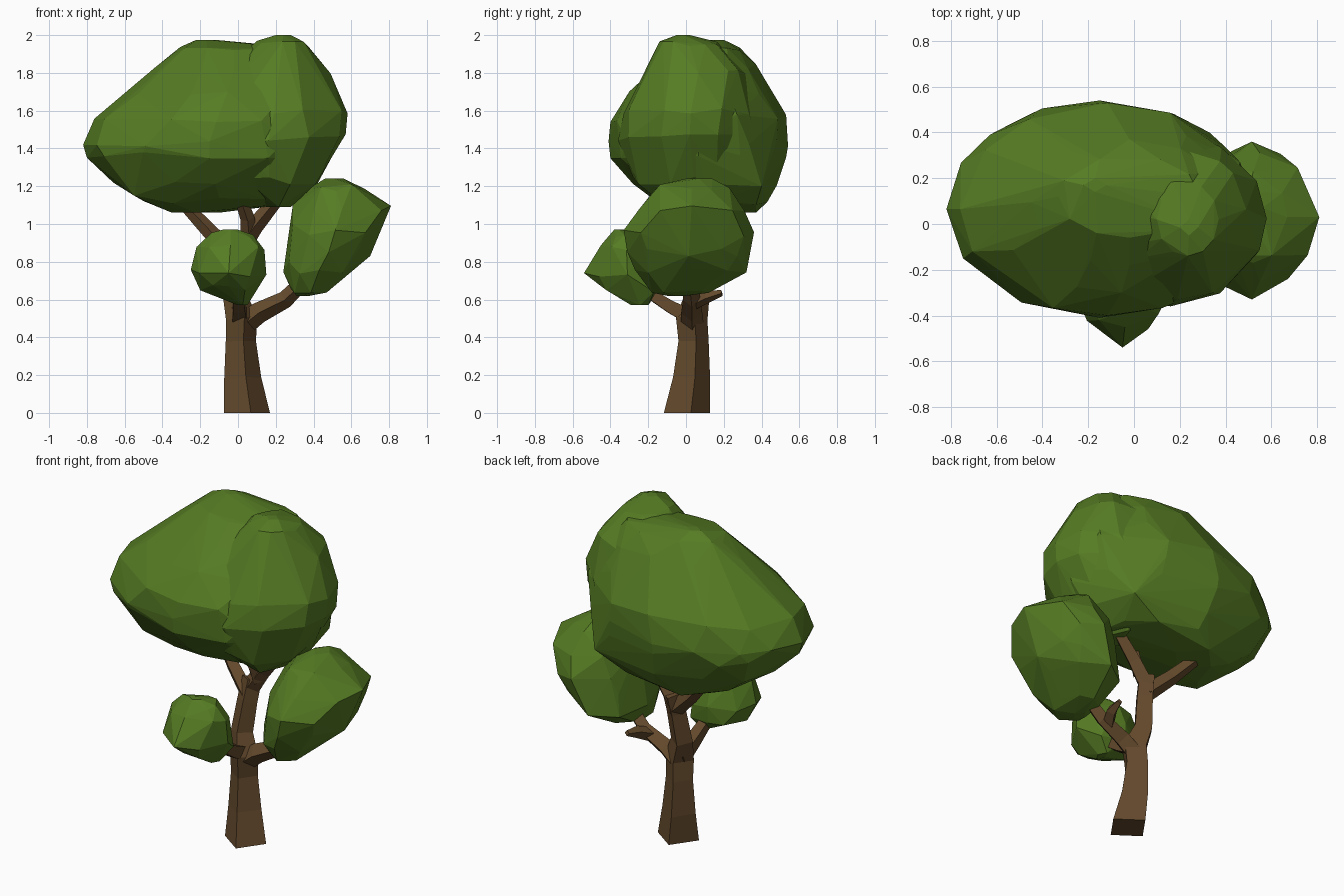
import bpy, bmesh, math, random
from mathutils import Vector

random.seed(4)


def material(name, rgb):
    m = bpy.data.materials.new(name)
    m.diffuse_color = (*rgb, 1)
    return m


LEAF = material("leaf_green", (0.092, 0.20, 0.017))
BARK = material("bark_brown", (0.125, 0.067, 0.025))


def add_object(name, bm, mat):
    bmesh.ops.recalc_face_normals(bm, faces=bm.faces)
    me = bpy.data.meshes.new(name)
    bm.to_mesh(me)
    bm.free()
    me.materials.append(mat)
    ob = bpy.data.objects.new(name, me)
    bpy.context.collection.objects.link(ob)


def foliage(name, rings, n, corners=()):
    """Faceted hull around jittered rings (z, x0, x1, y0, y1) plus a few corner points."""
    bm = bmesh.new()
    for i, (z, x0, x1, y0, y1) in enumerate(rings):
        end = i in (0, len(rings) - 1)
        k = 4 if end else n
        for j in range(k):
            # the four extreme points stay fixed, the others wander
            cardinal = j % (k // 4) == 0
            a = (j + (0 if cardinal else random.uniform(-0.3, 0.3))) * math.tau / k
            dz = 0 if end else random.uniform(-0.02, 0.02)
            bm.verts.new(((x0 + x1) / 2 + (x1 - x0) / 2 * math.cos(a),
                          (y0 + y1) / 2 + (y1 - y0) / 2 * math.sin(a), z + dz))
    for c in corners:
        bm.verts.new(c)
    bmesh.ops.convex_hull(bm, input=bm.verts)
    loose = [v for v in bm.verts if not v.link_faces]
    bmesh.ops.delete(bm, geom=loose, context='VERTS')
    add_object(name, bm, LEAF)


def limb(name, path, n=4, phase=0.0):
    """Tapered tube through (x, y, z, radius) points."""
    bm = bmesh.new()
    pts = [Vector(p[:3]) for p in path]
    rings = []
    for i, p in enumerate(pts):
        t = pts[min(i + 1, len(pts) - 1)] - pts[max(i - 1, 0)]
        if p.z == 0:
            t = Vector((0, 0, 1))
        q = Vector((0, 0, 1)).rotation_difference(t.normalized())
        r = path[i][3]
        rings.append([bm.verts.new(p + q @ Vector((r * math.cos(a), r * math.sin(a), 0)))
                      for a in (phase + math.tau * j / n for j in range(n))])
    for a, b in zip(rings, rings[1:]):
        for j in range(n):
            k = (j + 1) % n
            bm.faces.new((a[j], a[k], b[k], b[j]))
    bm.faces.new(rings[0])
    bm.faces.new(rings[-1])
    add_object(name, bm, BARK)


# Trunk and limbs
limb("trunk", [(0.047, 0.005, 0, 0.124), (0.025, 0.03, 0.18, 0.1), (0.015, 0.04, 0.38, 0.081),
               (0.02, 0.03, 0.5, 0.085), (-0.015, 0.06, 0.62, 0.066), (0.0, 0.09, 0.8, 0.06),
               (0.01, 0.12, 0.92, 0.058)], 4, 0.17)
limb("upper_left_branch", [(0.0, 0.1, 0.82, 0.05), (-0.14, 0.15, 0.95, 0.042),
                           (-0.28, 0.21, 1.1, 0.033), (-0.36, 0.24, 1.2, 0.025)])
limb("upper_right_branch", [(0.0, 0.11, 0.86, 0.055), (0.09, 0.11, 0.99, 0.046),
                            (0.23, 0.11, 1.16, 0.035)])
limb("upper_front_branch", [(0.06, 0.11, 0.93, 0.045), (0.05, 0.07, 1.03, 0.038),
                            (0.0, 0.0, 1.18, 0.03)])
limb("right_branch", [(0.02, 0.035, 0.46, 0.06), (0.11, 0.03, 0.53, 0.056),
                      (0.25, 0.03, 0.6, 0.046), (0.33, 0.02, 0.68, 0.04), (0.42, 0.01, 0.8, 0.025)])
limb("right_branch_stub", [(0.21, 0.03, 0.58, 0.04), (0.25, 0.11, 0.615, 0.034),
                           (0.26, 0.19, 0.635, 0.016)])
limb("front_branch", [(0.01, 0.06, 0.49, 0.06), (0.005, -0.08, 0.56, 0.046),
                      (0, -0.19, 0.63, 0.037), (-0.03, -0.3, 0.75, 0.025)], 4, math.pi / 4)

# Main crown: broad mass and the shallow right peak
foliage("crown_main", [
    (1.06, -0.35, -0.1, 0.1, 0.37), (1.12, -0.5, 0.3, -0.18, 0.43),
    (1.22, -0.66, 0.42, -0.28, 0.48), (1.36, -0.80, 0.50, -0.4, 0.53),
    (1.43, -0.82, 0.52, -0.41, 0.54), (1.56, -0.76, 0.53, -0.4, 0.53),
    (1.70, -0.6, 0.49, -0.3, 0.44), (1.83, -0.45, 0.41, -0.18, 0.37),
    (1.92, -0.33, 0.29, -0.06, 0.3), (1.975, -0.22, -0.12, 0.14, 0.2)], 12,
    [(-0.55, -0.12, 1.15), (-0.63, 0.39, 1.42), (-0.62, 0.27, 1.57), (0.33, 0.4, 1.2)])
foliage("crown_right_peak", [
    (1.09, 0.15, 0.28, -0.1, 0.2), (1.23, -0.1, 0.43, -0.28, 0.36),
    (1.46, -0.25, 0.57, -0.36, 0.4), (1.60, -0.2, 0.58, -0.33, 0.38),
    (1.80, -0.1, 0.49, -0.2, 0.33), (1.95, 0.1, 0.37, -0.14, 0.18),
    (2.0, 0.2, 0.28, -0.05, 0.02)], 12)

# Smaller leaf clumps
foliage("right_clump", [
    (0.62, 0.31, 0.38, -0.1, 0.0), (0.65, 0.28, 0.49, -0.18, 0.12),
    (0.75, 0.24, 0.62, -0.27, 0.32), (0.85, 0.26, 0.70, -0.31, 0.34),
    (0.95, 0.28, 0.75, -0.33, 0.36), (1.08, 0.29, 0.81, -0.25, 0.31),
    (1.19, 0.37, 0.67, -0.17, 0.23), (1.24, 0.46, 0.56, 0.0, 0.14)], 8,
    [(0.6, 0.27, 0.83), (0.66, 0.27, 0.98), (0.27, -0.14, 0.8), (0.29, -0.11, 1.0)])
foliage("front_clump", [
    (0.57, 0.0, 0.05, -0.29, -0.2), (0.66, -0.2, 0.1, -0.45, -0.14),
    (0.74, -0.25, 0.15, -0.49, -0.13), (0.87, -0.22, 0.14, -0.45, -0.18),
    (0.94, -0.14, 0.08, -0.41, -0.24), (0.97, -0.08, 0.0, -0.38, -0.33)], 8,
    [(-0.05, -0.54, 0.74), (0.09, -0.17, 0.64)])
